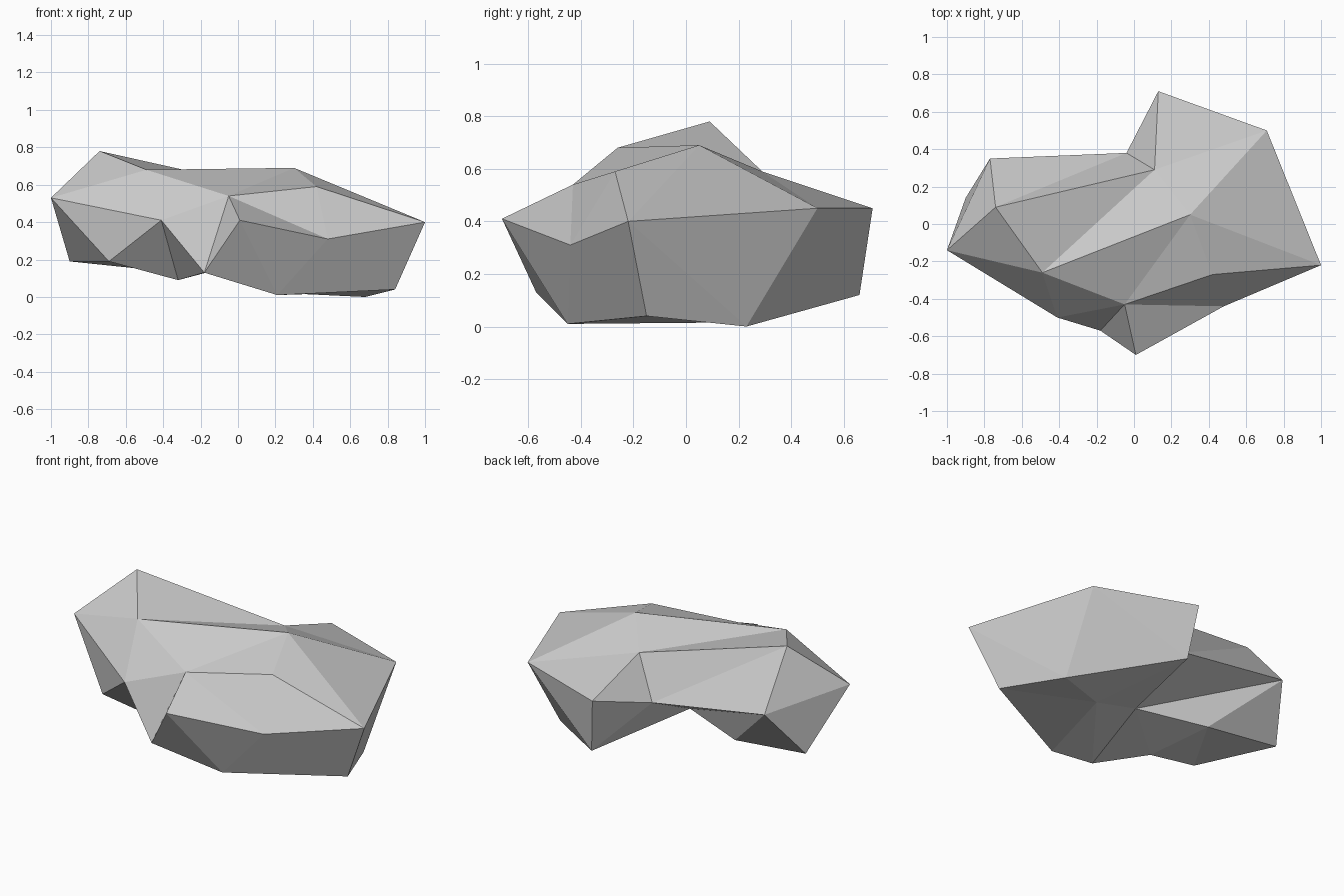
import bpy
import bmesh

cube = bpy.data.objects.get("Cube")
if cube:
    bpy.data.objects.remove(cube, do_unlink=True)

# One plain stone colour
stone = bpy.data.materials.new("stone_grey")
stone.use_nodes = True
grey = (0.6, 0.6, 0.6, 1.0)
stone.diffuse_color = grey
stone.node_tree.nodes["Principled BSDF"].inputs["Base Color"].default_value = grey

# Corner points of the rock, from the crest down to the underside
crest = dict(
    D=(-.74, .09, .78), E=(-.49, -.26, .68), G=(.11, .29, .59),
    J=(.3, .05, .69), L=(.42, -.27, .59), M=(-.05, -.43, .54),
)
rim = dict(
    A=(-1, -.14, .53), C=(-.77, .35, .47), F=(-.04, .38, .36),
    H=(.13, .71, .45), I=(.71, .5, .45), K=(1, -.22, .4),
    N=(.48, -.44, .31), O=(.01, -.7, .41), Q=(-.41, -.5, .41),
)
underside = dict(
    B=(-.9, .14, .19), R=(-.69, -.31, .19), T=(-.32, -.24, .09),
    Z=(-.42, .13, .14), U=(-.02, -.01, .17), P=(-.18, -.57, .13),
    V=(.21, -.45, .01), X=(.84, -.15, .04), W=(.68, .23, 0),
    Y=(.17, .66, .12), S=(.36, .11, .015),
)

# Facets fan out from a hub corner; a closed fan repeats its first corner
fans = [
    ("J", "EGIKLME"),   # top of the large lobe
    ("A", "DCBRQED"),   # tip of the small lobe
    ("F", "CDGHYUC"),   # notch at the back
    ("N", "MOVXKLM"),   # front ledge
    ("S", "VXWYUPV"),   # base of the large lobe
    ("Z", "BCUTRB"),    # base of the small lobe
    ("Q", "EMPTR"),     # front of the small lobe
    ("I", "GHYWK"),     # back of the large lobe
    ("P", "MOV"),
    ("P", "TU"),
    ("W", "KX"),
    ("E", "DG"),
]


def build_rock(name):
    bm = bmesh.new()
    corner = {key: bm.verts.new(co) for key, co in {**crest, **rim, **underside}.items()}
    for hub, ring in fans:
        for a, b in zip(ring, ring[1:]):
            bm.faces.new((corner[hub], corner[a], corner[b]))
    bmesh.ops.recalc_face_normals(bm, faces=bm.faces[:])
    mesh = bpy.data.meshes.new(name)
    bm.to_mesh(mesh)
    bm.free()
    mesh.materials.append(stone)
    rock = bpy.data.objects.new(name, mesh)
    bpy.context.collection.objects.link(rock)
    return rock


build_rock("rock")
